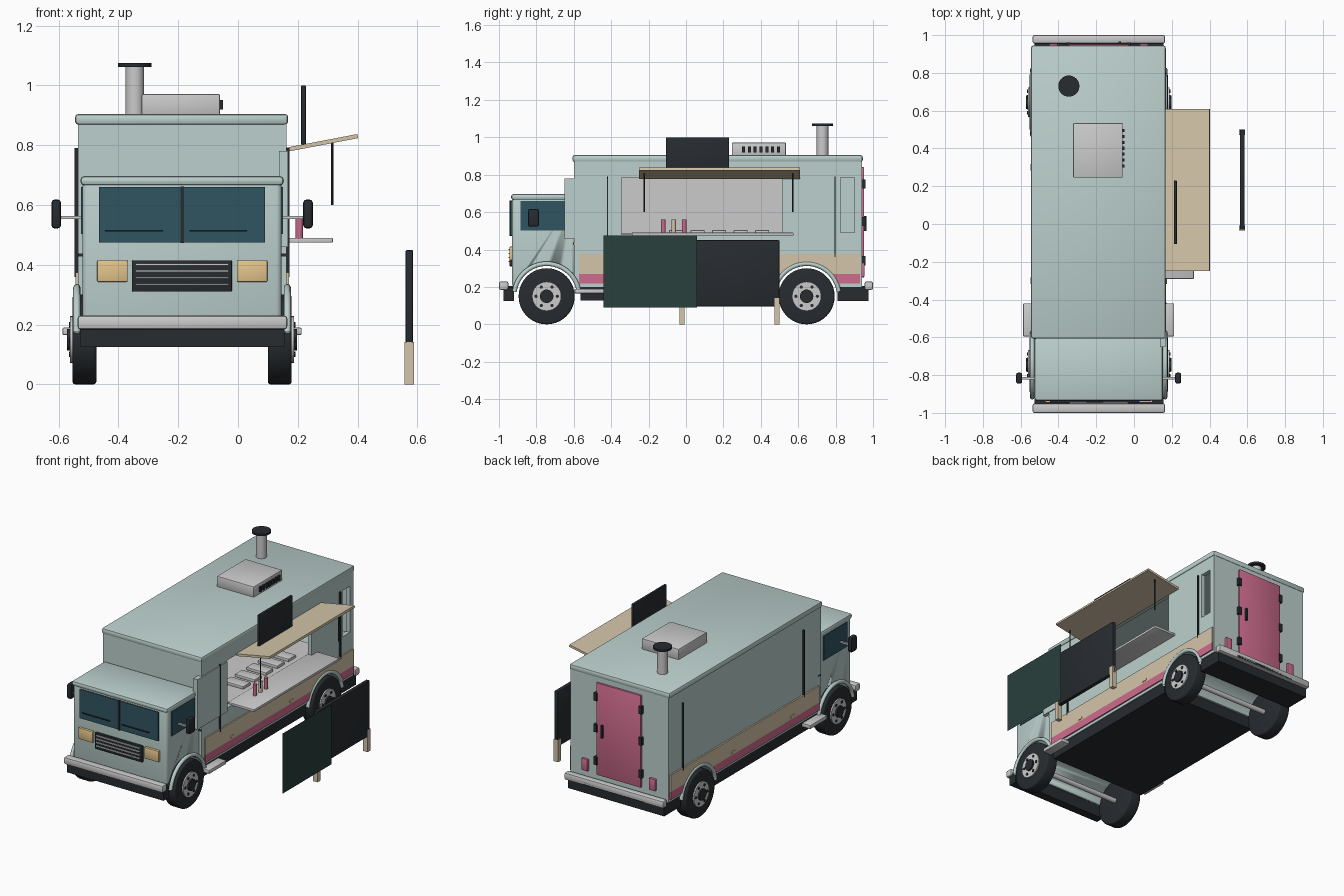
import bpy, bmesh, math
from mathutils import Matrix

if "Cube" in bpy.data.objects:
    bpy.data.objects.remove(bpy.data.objects["Cube"])

CX = -0.187          # truck centre line
WHEELS = (-0.745, 0.645)
COL = dict(teal=(.50, .63, .61), pink=(.62, .15, .27), cream=(.66, .56, .40),
           dark=(.02, .025, .03), glass=(.03, .09, .12), green=(.022, .05, .045),
           amber=(.78, .56, .26))
mats = {}


def paint(o, col):
    if col:
        if col not in mats:
            mats[col] = bpy.data.materials.new(col)
            mats[col].diffuse_color = (*COL[col], 1)
        o.data.materials.append(mats[col])


def finish(o):
    bpy.ops.object.select_all(action='DESELECT')
    o.select_set(True)
    bpy.context.view_layer.objects.active = o
    bpy.ops.object.shade_smooth_by_angle(angle=math.radians(35))


def from_bm(name, bm, col):
    me = bpy.data.meshes.new(name)
    bm.to_mesh(me)
    bm.free()
    o = bpy.data.objects.new(name, me)
    bpy.context.collection.objects.link(o)
    paint(o, col)
    return o


def box(name, x, y, z, col=None, r=0, seg=2):
    """Box from (min, max) pairs, optionally with rounded edges."""
    bm = bmesh.new()
    bmesh.ops.create_cube(bm, size=1)
    for v in bm.verts:
        for i, (a, b) in enumerate((x, y, z)):
            v.co[i] = (a + b) / 2 + v.co[i] * (b - a)
    if r:
        bmesh.ops.bevel(bm, geom=bm.edges[:], offset=r, segments=seg, profile=.5, affect='EDGES')
    o = from_bm(name, bm, col)
    if r:
        finish(o)
    return o


def cyl(name, c, r, h, col=None, axis='Z', n=32, r2=None, bev=0):
    bm = bmesh.new()
    bmesh.ops.create_cone(bm, cap_ends=True, segments=n, radius1=r,
                          radius2=r if r2 is None else r2, depth=h)
    if bev:
        rim = [e for e in bm.edges if any(len(f.verts) > 4 for f in e.link_faces)]
        bmesh.ops.bevel(bm, geom=rim, offset=bev, segments=3, profile=.5, affect='EDGES')
    rot = Matrix.Rotation(math.pi / 2, 4, 'Y') if axis == 'X' else Matrix()
    bmesh.ops.transform(bm, matrix=Matrix.Translation(c) @ rot, verts=bm.verts)
    o = from_bm(name, bm, col)
    finish(o)
    return o


def cut(o, cutters):
    bpy.context.view_layer.objects.active = o
    for c in cutters:
        m = o.modifiers.new('cut', 'BOOLEAN')
        m.operation, m.solver, m.object = 'DIFFERENCE', 'EXACT', c
        bpy.ops.object.modifier_apply(modifier=m.name)


def sides(a, b):
    """x ranges at distance a..b from the centre line: right side, then left."""
    return (('right', (CX + a, CX + b)), ('left', (CX - b, CX - a)))


# Cutters for hollow interior, openings and wheel arches
arches = [cyl('arch_cutter', (CX, y, .15), .172, 1.2, axis='X', n=48) for y in WHEELS]
room = box('room_cutter', (-.505, .135), (-.57, .91), (.48, .86))
hatch = box('hatch_cutter', (.10, .25), (-.345, .515), (.48, .785))
rear_hatch = box('rear_window_cutter', (.10, .25), (.825, .92 - .02), (.49, .785))

# Service body and roof
body = box('service_body', (-.535, .162), (-.6, .94), (.2, .89), 'teal')
cut(body, [room, hatch, rear_hatch] + arches)
box('roof_cap', (-.545, .168), (-.607, .945), (.868, .905), 'teal', .012)
box('hatch_front_panel', (.137, .168), (-.65, -.345), (.46, .78), 'teal')
box('interior_back_liner', (-.504, -.497), (-.45, .65), (.48, .86))
box('work_surface', (-.497, .134), (-.5, .65), (.478, .486))

# Cab
cab = box('cab', (-.52, .146), (-.93, -.59), (.2, .68), 'teal', .018, 3)
cut(cab, arches[:1])
box('cab_roof', (-.527, .153), (-.935, -.6), (.665, .697), 'teal', .013)
for i, x in enumerate(((-.465, -.191), (-.183, .09))):
    box(f'windshield_{i}', x, (-.938, -.925), (.475, .66), 'glass')
    box(f'wiper_{i}', (x[0] + .02, x[1] - .06), (-.945, -.937), (.512, .517), 'dark')
box('windshield_divider', (CX - .006, CX + .006), (-.943, -.925), (.473, .662), 'dark')
for i, x in enumerate((-.42, .047)):
    box(f'headlight_{i}', (x - .051, x + .051), (-.945, -.925), (.343, .415), 'amber', .004)
box('grille', (-.355, -.02), (-.944, -.925), (.31, .415), 'dark', .004)
for i in range(4):
    z = .332 + i * .022
    box(f'grille_bar_{i}', (-.342, -.032), (-.95, -.94), (z, z + .006))

# Bands, seams, cab windows, mirrors and steps on both sides
for s, x in sides(.34, .357):
    for nm, z, col in (('cream_band', (.268, .375), 'cream'), ('pink_band', (.218, .268), 'pink')):
        cut(box(f'{nm}_{s}', x, (-.572, .93), z, col), arches)
for s, x in sides(.345, .359):
    box(f'front_seam_{s}', x, (-.423, -.416), (.36, .79), 'dark')
    box(f'rear_seam_{s}', x, (.793, .8) if s == 'right' else (.8, .807), (.36, .79), 'dark')
for s, x in sides(.345, .361):
    for y in (-.3, .3):
        box(f'side_marker_{s}', x, (y - .018, y + .018), (.276, .292), 'amber', .003)
for s, x in sides(.325, .338):
    box(f'cab_side_window_{s}', x, (-.885, -.645), (.503, .66), 'glass')
    box(f'cab_handle_{s}', sides(.325, .348)[s == 'left'][1], (-.605, -.57), (.428, .438), 'dark')
for s, x in sides(.405, .437):
    box(f'mirror_{s}', x, (-.845, -.787), (.522, .618), 'dark', .01)
for s, x in sides(.33, .41):
    box(f'mirror_arm_{s}', x, (-.822, -.81), (.553, .563))
for s, x in sides(.34, .40):
    box(f'step_{s}', x, (-.595, -.42), (.165, .19), None, .005)

# Bumpers and chassis
for nm, y, yd in (('front', (-1, -.95), (-.975, -.92)), ('rear', (.955, 1), (.81, .975))):
    box(f'{nm}_bumper', (-.537, .165), y, (.184, .23), None, .01)
    box(f'{nm}_lower_beam', (-.528, .155), yd, (.125, .2), 'dark')
    box(f'{nm}_bumper_mount', (-.4, .03), (y[0] - .02, y[1]) if nm == 'rear' else (y[0] + .01, y[1] + .03), (.19, .205), 'dark')
box('chassis', (-.528, .155), (-.565, .468), (.128, .205), 'dark')

# Wheels, hubs, axles and arch trims
for y, nm in zip(WHEELS, ('front', 'rear')):
    cyl(f'{nm}_axle', (CX, y, .15), .016, .6, axis='X', n=16)
    for s, sg in (('right', 1), ('left', -1)):
        at = lambda d, yy=y, z=.15: (CX + sg * d, yy, z)
        cyl(f'{nm}_tyre_{s}', at(.3265), .15, .08, 'dark', 'X', 40, bev=.01)
        cyl(f'{nm}_rim_{s}', at(.36), .078, .03, None, 'X')
        cyl(f'{nm}_hub_{s}', at(.37), .036, .03, 'dark', 'X', 24)
        for k in range(6):
            a = k * math.pi / 3
            cyl(f'{nm}_nut_{s}_{k}', at(.373, y + .057 * math.cos(a), .15 + .057 * math.sin(a)),
                .009, .012, 'dark', 'X', 8)
        cu = bpy.data.curves.new('arch_curve', 'CURVE')
        cu.dimensions, cu.bevel_depth, cu.bevel_resolution = '3D', .012, 2
        sp = cu.splines.new('POLY')
        sp.points.add(24)
        for k, p in enumerate(sp.points):
            a = math.radians(8 + 164 * k / 24)
            p.co = (*at(.352, y + .174 * math.cos(a), .15 + .174 * math.sin(a)), 1)
        trim = bpy.data.objects.new(f'{nm}_arch_trim_{s}', cu)
        bpy.context.collection.objects.link(trim)
        paint(trim, 'teal')

# Rear door with hinges, handle and tail lights
box('rear_door', (CX - .158, CX + .158), (.935, .952), (.25, .84), 'pink', .003)
for z in (.34, .55, .75):
    box('door_hinge', (CX - .17, CX - .148), (.94, .96), (z - .025, z + .025), 'dark')
    box('door_hinge_b', (CX + .148, CX + .17), (.94, .96), (z - .025, z + .025), 'dark')
box('door_handle', (CX + .105, CX + .118), (.95, .966), (.5, .58), 'dark')
for x in (CX - .24, CX + .24):
    box('tail_light', (x - .022, x + .022), (.935, .955), (.255, .33), 'pink', .003)

# Roof vent and chimney
box('roof_vent', (-.322, -.06), (.245, .535), (.9, .972), None, .006)
for i in range(7):
    y = .3 + i * .031
    box(f'vent_slat_{i}', (-.064, -.05), (y, y + .016), (.92, .952), 'dark')
cyl('chimney', (-.345, .73, .98), .031, .165)
cyl('chimney_cap', (-.345, .73, 1.068), .056, .013, 'dark')

# Awning, hanging rods and roof board
awning = box('awning', (0, .242), (-.25, .61), (-.007, .007), 'cream')
awning.location, awning.rotation_euler = (.163, 0, .785), (0, -math.atan2(.045, .235), 0)
for y in (-.222, .57):
    cyl('awning_rod', (.315, y, .705), .004, .21, 'dark', n=10)
box('awning_board', (.211, .227), (-.107, .23), (.8, 1), 'dark', .003)

# Serving shelf, bottles and trays
box('serving_shelf', (.13, .317), (-.29, .575), (.474, .49), None, .003)
for y, col in ((-.122, 'pink'), (-.066, 'cream'), (-.01, 'pink')):
    cyl('sauce_bottle', (.205, y, .525), .012, .072, col, n=16)
for i in range(5):
    y = -.09 + i * .115
    box(f'tray_{i}', (-.04, .1), (y, y + .075), (.484, .504), None, .004)

# Standing sign: thin menu panel, board and legs
box('sign_board', (.56, .586), (-.03, .5), (.095, .45), 'dark', .006)
for y in (-.035, .472):
    box('sign_leg', (.557, .588), (y, y + .028), (0, .142), 'cream')
bm = bmesh.new()
bm.faces.new([bm.verts.new((.622, y, z)) for y, z in ((-.44, .09), (.06, .09), (.06, .475), (-.44, .475))])
from_bm('menu_panel', bm, 'green')

for c in [room, hatch, rear_hatch] + arches:
    bpy.data.objects.remove(c)

for m in bpy.data.materials:
    if m.users and not m.is_grease_pencil:
        m.use_nodes = True
        m.node_tree.nodes["Principled BSDF"].inputs["Base Color"].default_value = m.diffuse_color
